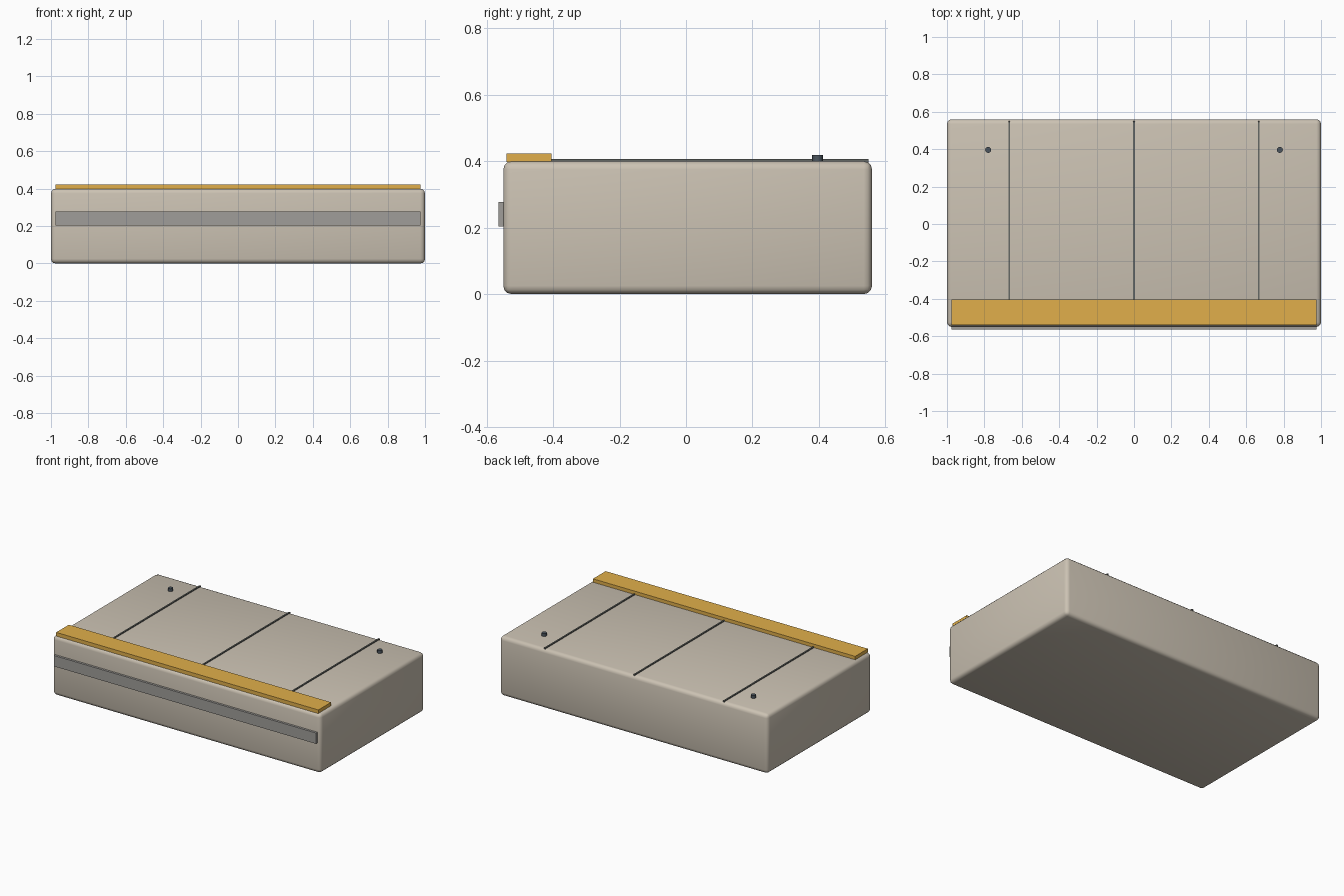
import bpy

if "Cube" in bpy.data.objects:
    bpy.data.objects.remove(bpy.data.objects["Cube"])


def material(name, color):
    m = bpy.data.materials.new(name)
    m.diffuse_color = (*color, 1)
    m.use_nodes = True
    m.node_tree.nodes["Principled BSDF"].inputs["Base Color"].default_value = m.diffuse_color
    return m


def box(name, lo, hi, mat):
    bpy.ops.mesh.primitive_cube_add(size=1, location=[(a + b) / 2 for a, b in zip(lo, hi)])
    ob = bpy.context.object
    ob.name = name
    ob.scale = [b - a for a, b in zip(lo, hi)]
    bpy.ops.object.transform_apply(location=False, rotation=False, scale=True)
    ob.data.materials.append(mat)
    return ob


concrete = material("concrete", (0.60, 0.54, 0.45))
yellow = material("yellow_paint", (0.75, 0.43, 0.07))
grey = material("rubber_grey", (0.35, 0.34, 0.32))
dark = material("dark_joint", (0.13, 0.14, 0.13))
steel = material("dark_steel", (0.07, 0.09, 0.11))

# Rounded platform block
body = box("platform_body", (-1, -0.55, 0), (1, 0.56, 0.40), concrete)
bev = body.modifiers.new("rounded_edges", "BEVEL")
bev.width = 0.025
bev.segments = 3
bpy.context.view_layer.objects.active = body
bpy.ops.object.modifier_apply(modifier=bev.name)
bpy.ops.object.shade_smooth_by_angle()

# Yellow edge strip and front bumper
box("edge_strip", (-0.977, -0.54, 0.398), (0.977, -0.405, 0.423), yellow)
box("front_bumper", (-0.977, -0.565, 0.204), (0.977, -0.545, 0.277), grey)

# Slab joints across the top
for i, x in enumerate((-0.667, 0, 0.667)):
    box(f"slab_joint_{i + 1}", (x - 0.005, -0.53, 0.396), (x + 0.005, 0.55, 0.406), dark)

# Small studs near the back corners
for side, x in (("left", -0.78), ("right", 0.78)):
    bpy.ops.mesh.primitive_cylinder_add(vertices=12, radius=0.016, depth=0.024,
                                        location=(x, 0.396, 0.407))
    stud = bpy.context.object
    stud.name = f"stud_{side}"
    stud.data.materials.append(steel)
    bpy.ops.object.shade_smooth_by_angle()
